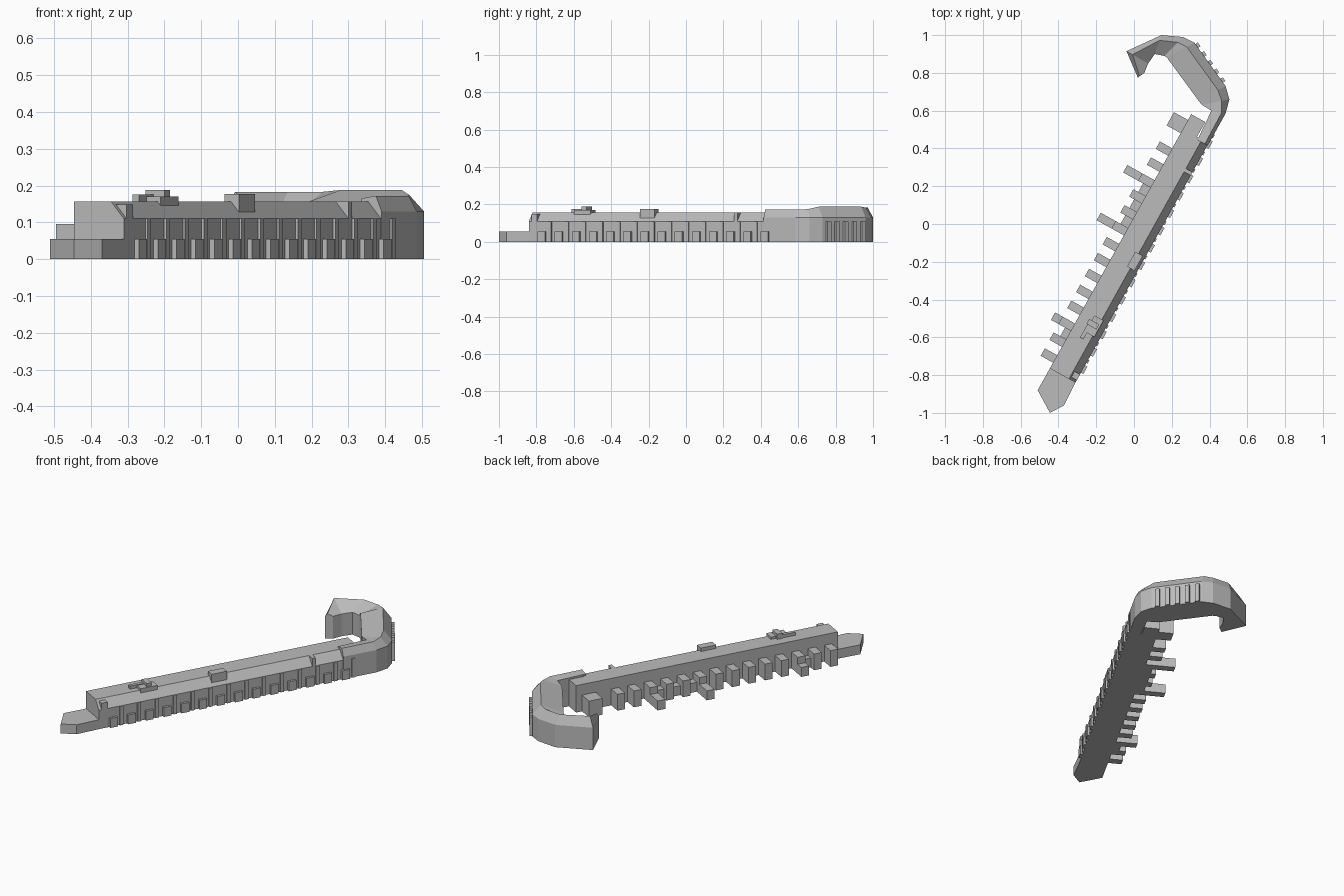
import bpy, bmesh
from mathutils import Vector

if bpy.data.objects.get("Cube"):
    bpy.data.objects.remove(bpy.data.objects["Cube"])

stone = bpy.data.materials.new("grey stone")
stone.use_nodes = True
grey = (0.5, 0.5, 0.5, 1)
stone.diffuse_color = grey
stone.node_tree.nodes["Principled BSDF"].inputs["Base Color"].default_value = grey

# Shared sizes of the hall
UP = Vector((0, 0, 1))
EAVE, ROOF, DEPTH, LENGTH = 0.11, 0.157, 0.155, 1.45
LOW_WALL, BUTTRESS_TOP = 0.055, 0.095

# Hall directions: along its length, and across towards the buttressed side
corner = Vector((-0.31, -0.84, 0))
along = Vector((0.486, 0.874, 0)).normalized()
across = UP.cross(along)


def in_hall(distance, offset, height):
    return corner + along * distance + across * offset + UP * height


def loft(name, rings):
    """Skin a row of equal cross-sections and cap both ends."""
    bm = bmesh.new()
    rows = [[bm.verts.new(point) for point in ring] for ring in rings]
    for row, following in zip(rows, rows[1:]):
        for i in range(len(row)):
            bm.faces.new((row[i - 1], row[i], following[i], following[i - 1]))
    bm.faces.new(rows[0])
    bm.faces.new(rows[-1])
    bmesh.ops.recalc_face_normals(bm, faces=bm.faces)
    mesh = bpy.data.meshes.new(name)
    bm.to_mesh(mesh)
    bm.free()
    mesh.materials.append(stone)
    bpy.context.collection.objects.link(bpy.data.objects.new(name, mesh))


def block(name, start, length, near, far, top, bottom=0):
    """Box aligned with the hall."""
    plan = [(start, near), (start + length, near), (start + length, far), (start, far)]
    loft(name, [[in_hall(distance, offset, height) for distance, offset in plan]
                for height in (bottom, top)])


# Long hall with one sloping eave, and its narrower far end
profile = [(0, 0), (0, EAVE), (0.04, ROOF), (DEPTH, ROOF), (DEPTH, 0)]
loft("hall", [[in_hall(distance, offset, height) for offset, height in profile]
              for distance in (0, LENGTH)])
block("hall_end", LENGTH, 0.09, 0.07, DEPTH, ROOF)

# Low pointed terrace at the near end
terrace = [in_hall(0, 0, 0), in_hall(0, DEPTH, 0), Vector((-0.51, -0.88, 0)),
           Vector((-0.445, -1, 0)), Vector((-0.37, -0.96, 0))]
loft("terrace", [[point + UP * height for point in terrace] for height in (0, LOW_WALL)])

# Evenly spaced buttresses, three of them with a long low pier in front
width, spacing, reach = 0.045, 0.0964, 0.23
for i in range(14):
    start = 0.035 + i * spacing
    block("buttress", start, width, DEPTH, reach, BUTTRESS_TOP)
    if i in (2, 8, 11):
        pier_end = reach + (0.045 if i == 2 else 0.09)
        block("low_pier", start, width, reach, pier_end, LOW_WALL)
block("end_buttress", 1.425, 0.08, DEPTH, 0.24, BUTTRESS_TOP)
block("low_wall", 0.82, 0.3, DEPTH, 0.2, LOW_WALL)
block("near_low_wall", 0.15, 0.12, DEPTH, 0.19, LOW_WALL)

# Low and tall pilasters alternate along the sloping-eave side
for i in range(14):
    start = 0.06 + i * 0.105
    block("low_pilaster", start, width, -0.014, 0, LOW_WALL)
    block("tall_pilaster", start + 0.06, 0.02, -0.007, 0, EAVE)

# Roof features
block("dormer", 0.67, 0.09, 0.015, 0.06, 0.177, EAVE)
block("crest_base", 0.26, 0.1, 0.03, 0.085, 0.17, EAVE)
block("crest_top", 0.3, 0.03, 0.04, 0.1, 0.188, EAVE)
block("crest_arm", 0.22, 0.08, 0.075, 0.095, 0.175, EAVE)
block("near_turret", 0.015, 0.035, 0, 0.04, 0.148, EAVE)
block("fin", 1.255, 0.02, 0, 0.04, ROOF, EAVE)


def wing_section(outer, inner, ridge, inner_eave):
    """Lopsided gable: the ridge sits close to the outer wall."""
    outer, inner = Vector((*outer, 0)), Vector((*inner, 0))
    return [outer, outer + UP * 0.13, outer.lerp(inner, 0.28) + UP * ridge,
            inner + UP * inner_eave, inner]


# Hooked wing: link from the hall, straight range, then the curled end
link = [wing_section(outer, inner, 0.172, 0.165) for outer, inner in (
    ((0.39, 0.415), (0.335, 0.445)), ((0.485, 0.585), (0.41, 0.6)))]
bend = [wing_section((0.505, 0.66), (0.36, 0.63), 0.175, ROOF)]
range_ends = ((0.485, 0.73), (0.34, 0.655)), ((0.32, 0.96), (0.175, 0.88))
straight = [wing_section(outer, inner, 0.188, 0.15) for outer, inner in range_ends]
curl = [wing_section(outer, inner, 0.183, 0.13) for outer, inner in (
    ((0.26, 0.99), (0.16, 0.89)), ((0.145, 1), (0.11, 0.9)), ((-0.04, 0.915), (0.075, 0.85)))]
tip = [wing_section((0.02, 0.775), (0.055, 0.8), 0.145, 0.13)]
loft("hooked_wing", link + bend + straight + curl + tip)

# Ribs on the outer face of the straight range
foot, end = straight[0][0], straight[-1][0]
run = (end - foot).normalized() * 0.025
outward = run.cross(UP) * 0.6
for i in range(5):
    base = foot.lerp(end, 0.08 + i / 5)
    plan = [base - outward, base + outward, base + outward + run, base - outward + run]
    loft("wing_rib", [[point + UP * height for point in plan] for height in (0, EAVE)])
